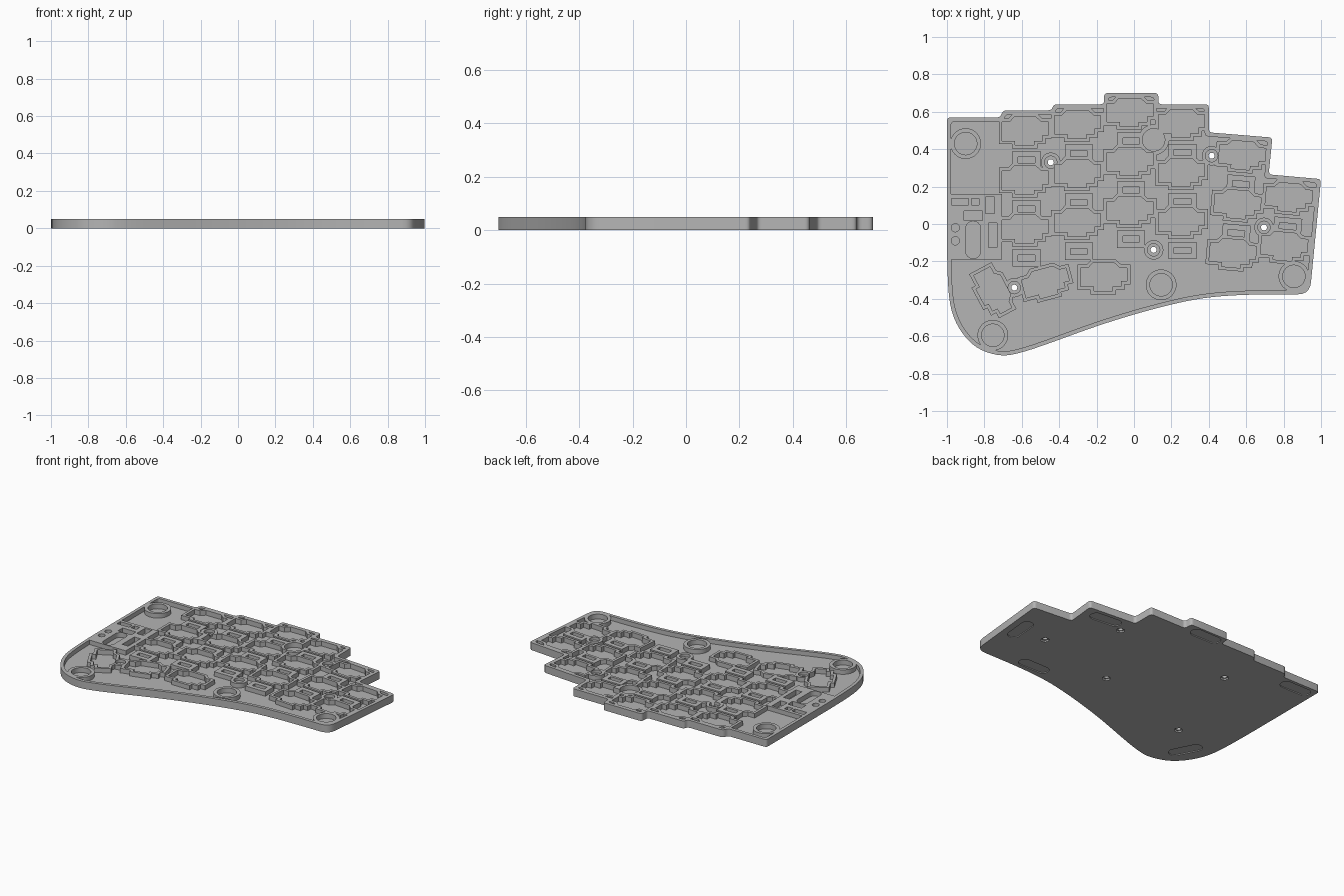
import bpy, bmesh, math
from mathutils import Vector, Matrix

if "Cube" in bpy.data.objects:
    bpy.data.objects.remove(bpy.data.objects["Cube"], do_unlink=True)

HEIGHT, FLOOR, POCKET = 0.05, 0.02, 0.017

grey = bpy.data.materials.new("case grey")
grey.use_nodes = True
grey.diffuse_color = (0.46, 0.46, 0.46, 1)
grey.node_tree.nodes["Principled BSDF"].inputs["Base Color"].default_value = grey.diffuse_color


# 2D profile helpers
def rounded(points, radii, steps=5):
    """Soften each corner with a short curve."""
    out = []
    for i, p in enumerate(points):
        a, b, r = points[i - 1], points[(i + 1) % len(points)], radii[i]
        start = p + (a - p).normalized() * min(r, (a - p).length * 0.48)
        end = p + (b - p).normalized() * min(r, (b - p).length * 0.48)
        for k in range(steps + 1):
            t = k / steps
            out.append(start * (1 - t) ** 2 + p * 2 * t * (1 - t) + end * t * t)
    return out


def offset(points, d):
    """Move a counter-clockwise outline outwards by d."""
    out = []
    for i, p in enumerate(points):
        e = (p - points[i - 1]).normalized()
        f = (points[(i + 1) % len(points)] - p).normalized()
        n1, n2 = Vector((e.y, -e.x)), Vector((f.y, -f.x))
        out.append(p + (n1 + n2) * d / max(1 + n1.dot(n2), 0.3))
    return out


def rect(w, h):
    return [Vector((sx * w / 2, sy * h / 2)) for sx, sy in ((-1, -1), (1, -1), (1, 1), (-1, 1))]


def circle(r, n=40):
    return [Vector((math.cos(math.tau * i / n), math.sin(math.tau * i / n))) * r for i in range(n)]


def capsule(length, width):
    pts = circle(width / 2, 24)
    return [p + Vector((math.copysign((length - width) / 2, p.x + 1e-5), 0)) for p in pts]


def place(points, x, y, degrees=0):
    turn = Matrix.Rotation(math.radians(degrees), 2)
    return [turn @ p + Vector((x, y)) for p in points]


def prism(name, points, z0, z1):
    """Upright prism over an outline."""
    bm = bmesh.new()
    low = [bm.verts.new((p.x, p.y, z0)) for p in points]
    high = [bm.verts.new((p.x, p.y, z1)) for p in points]
    bm.faces.new(low[::-1])
    bm.faces.new(high)
    for i in range(len(low)):
        j = (i + 1) % len(low)
        bm.faces.new((low[i], low[j], high[j], high[i]))
    mesh = bpy.data.meshes.new(name)
    bm.to_mesh(mesh)
    bm.free()
    mesh.materials.append(grey)
    obj = bpy.data.objects.new(name, mesh)
    bpy.context.collection.objects.link(obj)
    return obj


def carve(target, cutter):
    mod = target.modifiers.new("carve", "BOOLEAN")
    mod.operation, mod.solver, mod.object = "DIFFERENCE", "MANIFOLD", cutter
    bpy.context.view_layer.objects.active = target
    bpy.ops.object.modifier_apply(modifier=mod.name)
    bpy.data.objects.remove(cutter, do_unlink=True)


# Outline of the case: curved front, then stepped back edge
front = [(-1.0, -0.34), (-0.965, -0.52), (-0.86, -0.66), (-0.715, -0.71), (-0.6, -0.688),
         (-0.45, -0.637), (-0.18, -0.538), (0.085, -0.458), (0.35, -0.395), (0.6, -0.376)]
steps = [(0.94, -0.376), (1.0, 0.24), (0.72, 0.265), (0.74, 0.462), (0.4, 0.49), (0.4, 0.64),
         (0.13, 0.64), (0.13, 0.7), (-0.16, 0.7), (-0.16, 0.64), (-0.43, 0.64),
         (-0.44, 0.608), (-0.7, 0.608), (-0.715, 0.57), (-1.0, 0.57)]
corners = [Vector(p) for p in front + steps]
radii = [0.3] * len(front) + [0.065] + [0.02] * (len(steps) - 1)

# Switch socket recess profile
socket = [Vector(p) for p in (
    (-0.125, -0.055), (-0.055, -0.055), (-0.055, -0.078), (0.045, -0.078), (0.045, -0.055),
    (0.09, -0.055), (0.09, -0.025), (0.122, -0.025), (0.122, 0.045), (0.085, 0.045),
    (0.055, 0.072), (-0.06, 0.072), (-0.085, 0.045), (-0.125, 0.045))]

# Key positions: four straight columns, two tilted columns, three thumb keys
keys = [(x, top - 0.262 * row, 0)
        for x, top in ((-0.58, 0.5), (-0.3, 0.535), (-0.02, 0.6), (0.255, 0.54)) for row in range(3)]
keys += [(0.58 - 0.025 * row, 0.37 - 0.262 * row, -5) for row in range(3)]
keys += [(0.83 - 0.025 * row, 0.145 - 0.262 * row, -5) for row in range(2)]
thumbs = [(-0.16, -0.28, 0), (-0.47, -0.31, 15), (-0.75, -0.36, -62)]

walls, pockets = [], []


def walled(points, margin, x, y, degrees=0):
    walls.append(place(offset(points, margin), x, y, degrees))
    pockets.append((place(points, x, y, degrees), POCKET, 0.1))


for x, y, a in keys + thumbs:
    walled(socket, 0.018, x, y, a)
for i, (x, y, a) in enumerate(keys):
    if i not in (14, 16):  # lamp windows below the keys
        shift = Matrix.Rotation(math.radians(a), 2) @ Vector((0.005, -0.157))
        walled(rect(0.09, 0.032), 0.03, x + shift.x, y + shift.y, a)

# Round magnet seats
for x, y in ((-0.9, 0.43), (0.105, 0.45), (0.145, -0.325), (0.855, -0.28), (-0.755, -0.595)):
    walled(circle(0.06), 0.022, x, y)

# Control block at the side with small component recesses
walls.append(place(rect(0.31, 0.35), -0.86, -0.015))
for x, y, w, h in ((-0.93, 0.12, 0.09, 0.035), (-0.85, 0.12, 0.04, 0.035), (-0.77, 0.1, 0.05, 0.09),
                   (-0.755, -0.06, 0.045, 0.13), (-0.86, 0.045, 0.1, 0.05)):
    pockets.append((place(rect(w, h), x, y), POCKET, 0.1))
pockets.append((place(capsule(0.2, 0.08), -0.86, -0.085, 90), POCKET, 0.1))
for y in (-0.02, -0.09):
    pockets.append((place(circle(0.022, 20), -0.955, y), POCKET, 0.1))

# Screw posts with through holes and countersinks on both sides
for x, y in ((-0.445, 0.33), (0.415, 0.365), (0.105, -0.138), (0.695, -0.018), (-0.64, -0.34)):
    walls.append(place(circle(0.052, 28), x, y))
    pockets.append((place(circle(0.033, 24), x, y), 0.03, 0.1))
    pockets.append((place(circle(0.016, 20), x, y), -0.1, 0.1))
    pockets.append((place(circle(0.027, 6), x, y), -0.1, 0.01))

# Foot recesses underneath
for x, y, a in ((0.89, -0.02, 85), (0.54, -0.31, 0), (0.57, 0.41, -5),
                (-0.03, 0.645, 0), (-0.83, -0.5, 117), (-0.86, 0.51, 0)):
    pockets.append((place(capsule(0.22, 0.08), x, y, a), -0.1, 0.006))

# Carve the open cavity, keeping the walls, then the recesses
case = prism("case_tray", rounded(corners, radii), 0, HEIGHT)
cavity = prism("cavity_cutter", rounded(offset(corners, -0.022), radii), FLOOR, 0.08)
for points in walls:
    carve(cavity, prism("wall_keeper", points, 0, 0.12))
carve(case, cavity)
for points, z0, z1 in pockets:
    carve(case, prism("recess_cutter", points, z0, z1))

bpy.ops.object.select_all(action="DESELECT")
case.select_set(True)
bpy.context.view_layer.objects.active = case
bpy.ops.object.shade_smooth_by_angle(angle=math.radians(30))
